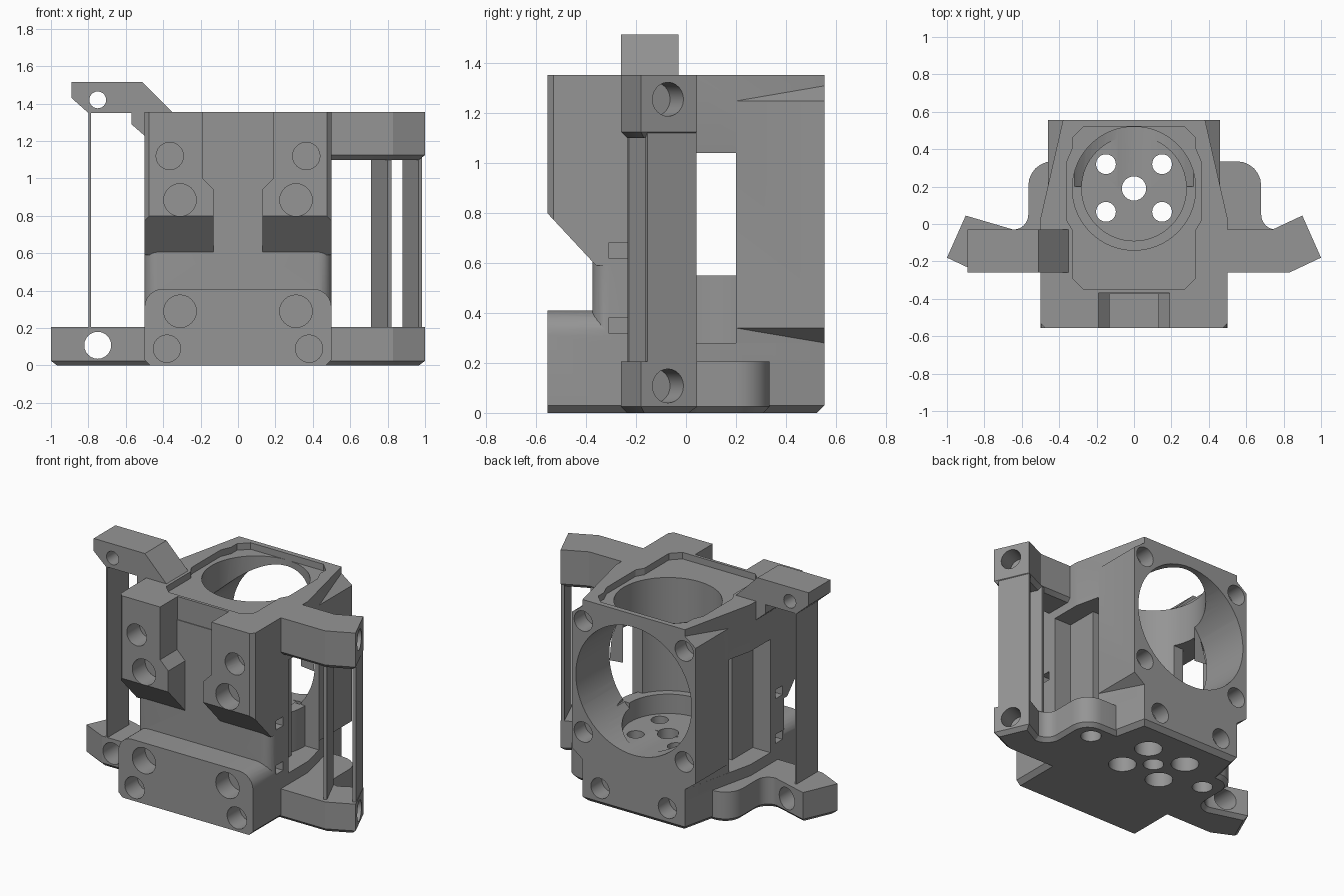
import bpy, bmesh, math
from mathutils import Vector, Matrix

if "Cube" in bpy.data.objects:
    bpy.data.objects.remove(bpy.data.objects["Cube"])

grey = bpy.data.materials.new("plain grey")
grey.diffuse_color = (0.30, 0.30, 0.30, 1)
grey.use_nodes = True
grey.node_tree.nodes["Principled BSDF"].inputs["Base Color"].default_value = grey.diffuse_color


def finish(bm, name):
    bmesh.ops.recalc_face_normals(bm, faces=bm.faces)
    me = bpy.data.meshes.new(name)
    bm.to_mesh(me)
    bm.free()
    me.materials.append(grey)
    ob = bpy.data.objects.new(name, me)
    bpy.context.collection.objects.link(ob)
    return ob


def prism(name, pts, a, b, axis='z', chamfer=0):
    """Extrude a polygon between a and b along an axis; chamfer the edges at z = a."""
    put = {'z': lambda p, q, h: (p, q, h), 'y': lambda p, q, h: (p, h, q),
           'x': lambda p, q, h: (h, p, q)}[axis]
    bm = bmesh.new()
    lo = [bm.verts.new(put(p, q, a)) for p, q in pts]
    hi = [bm.verts.new(put(p, q, b)) for p, q in pts]
    n = len(pts)
    base = bm.faces.new(lo)
    bm.faces.new(hi)
    for i in range(n):
        bm.faces.new((lo[i], lo[(i + 1) % n], hi[(i + 1) % n], hi[i]))
    if chamfer:
        bmesh.ops.recalc_face_normals(bm, faces=bm.faces)
        bmesh.ops.bevel(bm, geom=list(base.edges), offset=chamfer, segments=1,
                        affect='EDGES', profile=0.5)
    return finish(bm, name)


def box(name, x0, x1, y0, y1, z0, z1, chamfer=0):
    return prism(name, [(x0, y0), (x1, y0), (x1, y1), (x0, y1)], z0, z1, 'z', chamfer)


def cyl(name, start, end, r, n=48):
    s, e = Vector(start), Vector(end)
    d = e - s
    bm = bmesh.new()
    m = Matrix.Translation((s + e) / 2) @ d.to_track_quat('Z', 'Y').to_matrix().to_4x4()
    bmesh.ops.create_cone(bm, cap_ends=True, segments=n, radius1=r, radius2=r,
                          depth=d.length, matrix=m)
    return finish(bm, name)


def arc(cx, cy, r, a0, a1, n=6):
    return [(cx + r * math.cos(math.radians(a0 + (a1 - a0) * i / n)),
             cy + r * math.sin(math.radians(a0 + (a1 - a0) * i / n))) for i in range(n + 1)]


def combine(ob, others, op):
    bpy.context.view_layer.objects.active = ob
    for o in others:
        m = ob.modifiers.new("join", 'BOOLEAN')
        m.operation, m.solver, m.object = op, 'EXACT', o
        bpy.ops.object.modifier_apply(modifier=m.name)
        bpy.data.objects.remove(o)


# Outline of base and collar, tapering to the rear
plan = [(-.5, -.37), (.5, -.37), (.5, .03), (.38, .555), (-.38, .555), (-.5, .03)]
body = prism("mount_body", plan, 0, .28, 'z', .03)
front_plan = [(-.5, -.18)] + arc(-.43, -.305, .07, 180, 270) + arc(.43, -.305, .07, 270, 360) + [(.5, -.18)]
adds = [
    prism("collar", plan, 1.04, 1.354),
    prism("front_wall", front_plan, .2, 1.2),
    box("inner_wall", -.37, .37, -.25, .04, .2, 1.1),
    cyl("hub", (0, .19, .1), (0, .19, .55), .36, 64),
    prism("taper_back", [(-.46, .2), (.46, .2), (.38, .555), (-.38, .555)], .2, 1.2),
    prism("fan_frame", [(-.46, .34), (-.38, .28), (.38, .28), (.46, .34),
                        (.46, 1.25), (.38, 1.31), (-.38, 1.31), (-.46, 1.25)], .2, .555, 'y'),
]

# Front lower clamp block with rounded top corners
adds.append(prism("lower_block", [(-.47, 0), (.47, 0), (.5, .03)] + arc(.4, .31, .1, 0, 90)
                  + arc(-.4, .31, .1, 90, 180) + [(-.5, .03)], -.555, -.3, 'y'))

# Two upper clamp jaws, sloped underneath
for s in (-1, 1):
    jaw = prism("jaw", [(s * x, z) for x, z in ((.13, .59), (.5, .59), (.5, 1.354), (.19, 1.354),
                                                (.19, 1.0), (.13, .94))], -.555, -.3, 'y')
    slope = prism("slope_cut", [(-.6, .85), (-.56, .805), (-.36, .59), (-.36, .5), (-.6, .5)],
                  -.6, .6, 'x')
    corner = prism("corner_cut", [(s * .47, -.56), (s * .51, -.56), (s * .51, -.52)], .5, 1.4)
    combine(jaw, [slope, corner], 'DIFFERENCE')
    adds.append(jaw)

# Lower arms with rounded ears, one wider than the other
tip = [(.9, .045), (1.0, -.18), (.83, -.26)]
for s, ear in ((1, .68), (-1, .565)):
    pts = ([(.35, -.26), (.35, .335)] + arc(ear - .13, .205, .13, 90, 0)
           + arc(ear + .08, .05, .08, 180, 270) + tip)
    adds.append(prism("lower_arm", [(s * x, y) for x, y in pts], 0, .205, 'z', .025))
# Upper right arm and upper left hook
adds.append(prism("upper_arm", [(.4, -.26), (.4, -.03), (.74, -.03)] + tip, 1.1, 1.354, 'z', .025))
adds.append(prism("upper_hook", [(-.89, 1.515), (-.51, 1.515), (-.35, 1.354), (-.4, 1.25), (-.49, 1.22),
                                 (-.57, 1.29), (-.57, 1.35), (-.8, 1.35), (-.89, 1.43)],
                  -.26, -.03, 'y'))
combine(body, adds, 'UNION')

# Vertical bore, top recess, hub pocket, side windows, fan opening
oct_top = [(-.27, -.35), (.27, -.35), (.33, -.29), (.33, .46), (.27, .52), (-.27, .52),
           (-.33, .46), (-.33, -.29)]
cuts = [
    cyl("bore", (0, .19, .55), (0, .19, 1.5), .33, 64),
    cyl("hub_pocket", (0, .19, .42), (0, .19, .6), .28, 64),
    prism("top_recess", oct_top, 1.31, 1.5),
    prism("side_bulge", [(-.36, .02), (-.33, -.03), (.33, -.03), (.36, .02), (.36, .33),
                         (.33, .4), (-.33, .4), (-.36, .33)], 1.31, 1.5),
    box("windows", -.6, .6, .04, .2, .55, 1.04),
    cyl("fan_opening", (0, .2, .84), (0, .7, .84), .43, 64),
    cyl("centre_hole", (0, .19, -.1), (0, .19, .6), .065, 24),
]
for s in (-1, 1):
    # Hub screws with counterbores
    for y in (.065, .32):
        cuts += [cyl("hub_screw", (s * .15, y, -.1), (s * .15, y, .6), .053, 24),
                 cyl("counterbore", (s * .15, y, -.1), (s * .15, y, .15), .088, 24)]
    # Fan screws and lower rear screws
    for x, z in ((.375, 1.21), (.375, .465), (.25, .12)):
        cuts.append(cyl("rear_screw", (s * x, .44, z), (s * x, .7, z), .068, 24))
    # Front clamp screws
    for x, z, r in ((.38, .09, .073), (.31, .29, .087), (.31, .885, .087), (.365, 1.12, .073)):
        cuts.append(cyl("front_screw", (s * x, -.7, z), (s * x, -.42, z), r, 24))
    # Small side notches behind the front wall
    for z in (.32, .62):
        cuts.append(box("notch", s * .44, s * .6, -.31, -.235, z, z + .06))
# Underside ear holes
for x, y in ((.53, .21), (-.42, .17)):
    cuts.append(cyl("ear_hole", (x, y, -.1), (x, y, .13), .065, 24))
# Arm holes: angled on the right, straight on the left
n = Vector((.914, .406, 0))
for z in (.108, 1.256):
    c = Vector((.95, -.073, z))
    cuts.append(cyl("arm_hole", c + n * .2, c - n * .13, .068, 24))
cuts.append(cyl("left_hole", (-.75, -.4, .108), (-.75, .1, .108), .072, 24))
cuts.append(cyl("hook_hole", (-.75, -.4, 1.42), (-.75, .1, 1.42), .045, 24))
combine(body, cuts, 'DIFFERENCE')

# Thin support plates between upper and lower arms
box("left_support_plate", -.8, -.787, -.26, -.03, .19, 1.36)
prism("outer_support_plate", [(.88, .035), (.9, .043), (.985, -.155), (.965, -.163)], .19, 1.12)
prism("inner_support_plate", [(.71, -.035), (.73, -.03), (.82, -.228), (.8, -.235)], .19, 1.12)

for ob in bpy.data.objects:
    bpy.ops.object.select_all(action='DESELECT')
    ob.select_set(True)
    bpy.context.view_layer.objects.active = ob
    bpy.ops.object.shade_smooth_by_angle(angle=math.radians(25))
